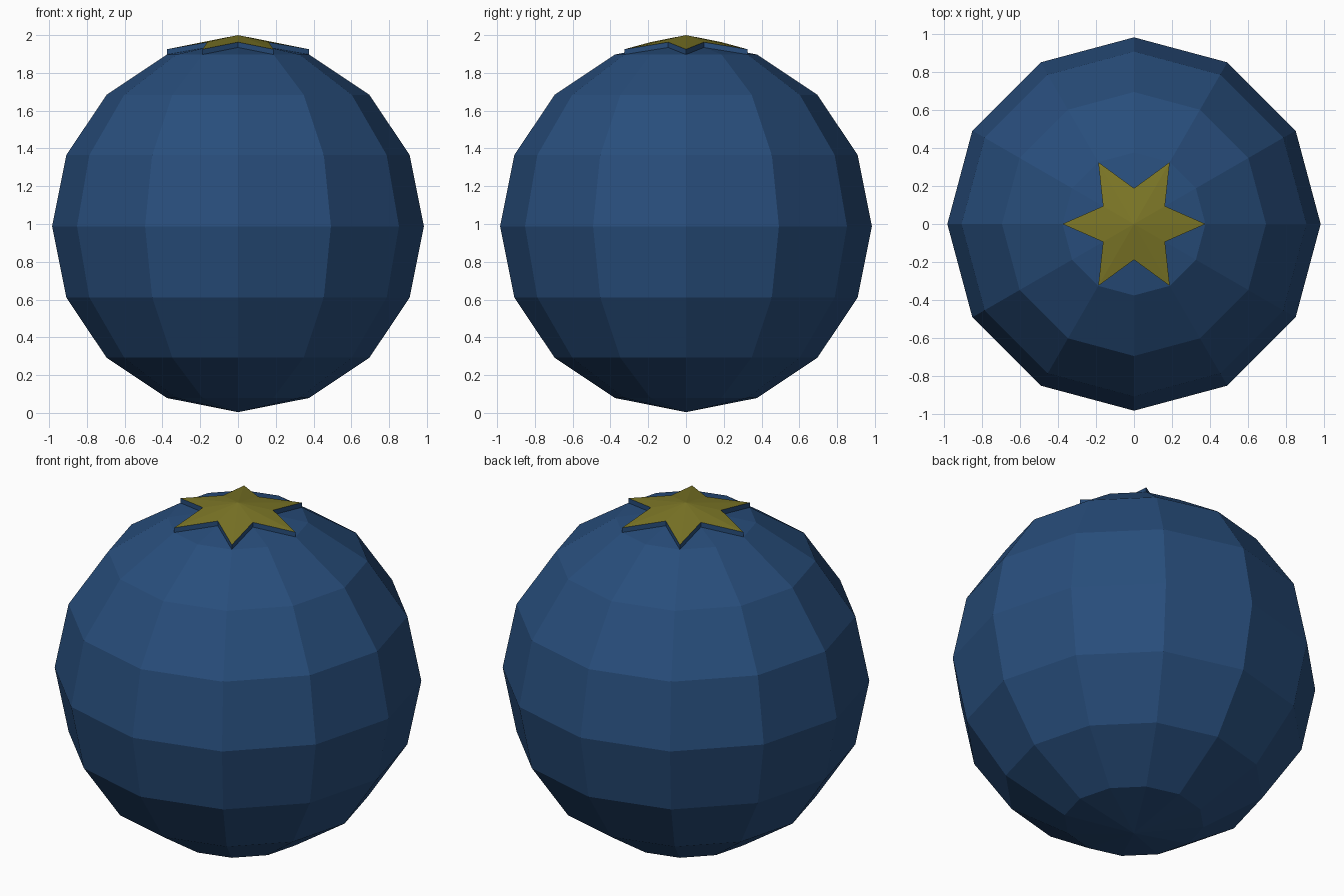
import bpy, bmesh, math

if "Cube" in bpy.data.objects:
    bpy.data.objects.remove(bpy.data.objects["Cube"])

R, CZ = 0.984, 0.988   # body radius and centre height


def material(name, rgb):
    m = bpy.data.materials.new(name)
    m.diffuse_color = (*rgb, 1.0)
    m.use_nodes = True
    m.node_tree.nodes["Principled BSDF"].inputs["Base Color"].default_value = m.diffuse_color
    return m


blue = material("berry blue", (0.021, 0.075, 0.200))
olive = material("olive green", (0.205, 0.185, 0.020))


def make_object(name, bm, mats):
    me = bpy.data.meshes.new(name)
    bm.to_mesh(me)
    bm.free()
    for m in mats:
        me.materials.append(m)
    ob = bpy.data.objects.new(name, me)
    bpy.context.collection.objects.link(ob)
    return ob


# Berry body: faceted sphere
bm = bmesh.new()
bmesh.ops.create_uvsphere(bm, u_segments=12, v_segments=8, radius=R)
make_object("berry_body", bm, [blue]).location.z = CZ

# Star crown: six-pointed plate following the sphere's top cap
cap_r = R * math.sin(math.pi / 8)
cap_z = CZ + R * math.cos(math.pi / 8)
apex_z = CZ + R
lift = 2.0 - apex_z

bm = bmesh.new()
low, high = [], []
for i in range(12):
    a = math.radians(30 * i)
    r = cap_r if i % 2 == 0 else cap_r * 0.5
    z = apex_z + (cap_z - apex_z) * r / cap_r
    x, y = r * math.cos(a), r * math.sin(a)
    low.append(bm.verts.new((x, y, z)))
    high.append(bm.verts.new((x, y, z + lift)))
tip = bm.verts.new((0, 0, 2.0))
for i in range(12):
    j = (i + 1) % 12
    bm.faces.new((tip, high[i], high[j])).material_index = 1   # olive top
    bm.faces.new((low[i], low[j], high[j], high[i]))           # blue rim
make_object("star_crown", bm, [blue, olive])
